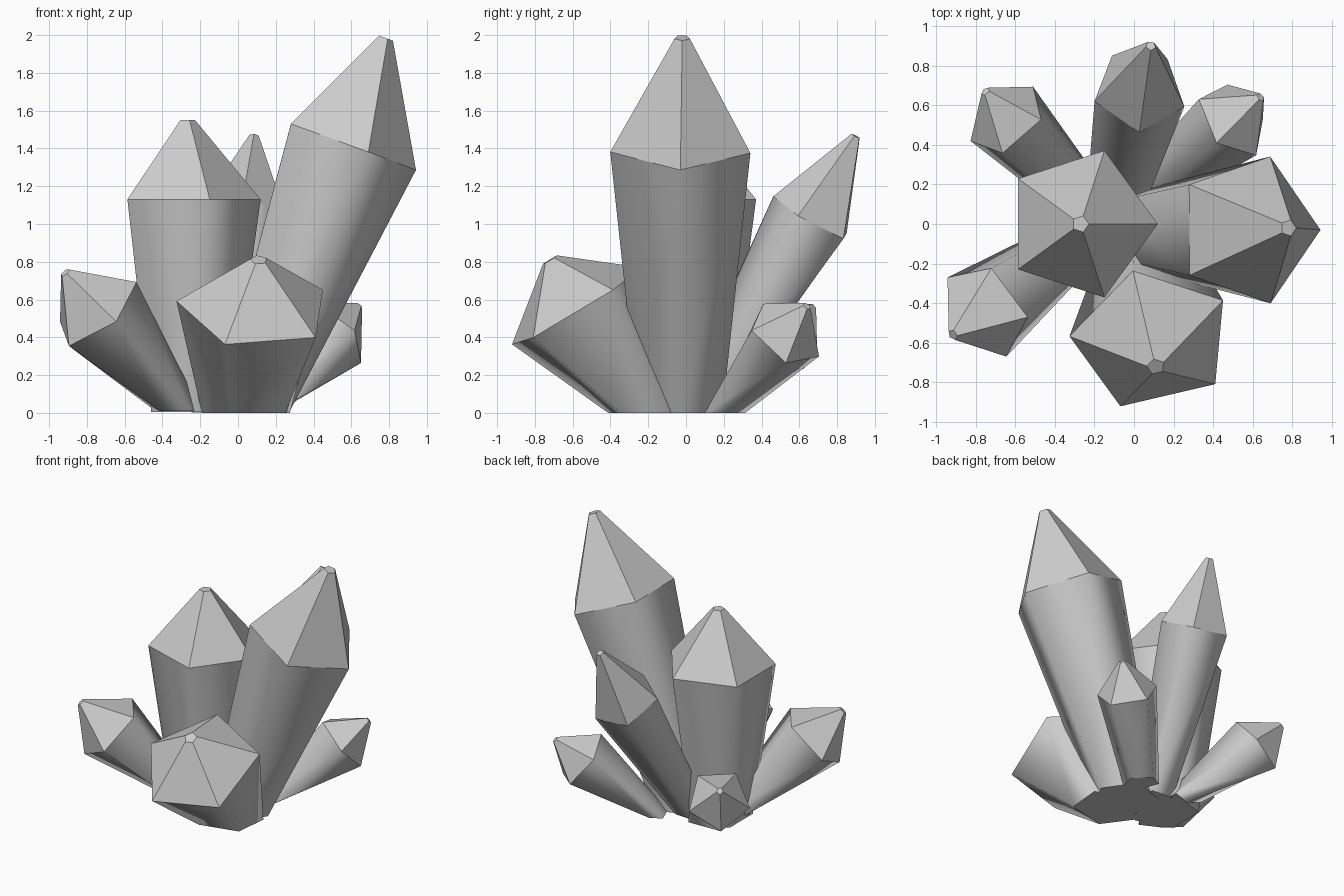
import bpy, math
from mathutils import Vector, Quaternion

if "Cube" in bpy.data.objects:
    bpy.data.objects.remove(bpy.data.objects["Cube"])

# name: (base centre, shoulder centre, tip centre, shoulder radius, direction of one shoulder corner)
CRYSTALS = {
    "tall_right_crystal": ((.05, -.03, 0), (.576, -.03, 1.42), (.78, -.02, 1.985), .39, (.94, 0, -.35)),
    "upright_crystal": ((-.27, 0, .005), (-.27, 0, 1.13), (-.27, 0, 1.55), .39, (1, 0, 0)),
    "front_crystal": ((.06, -.21, 0), (.092, -.584, .555), (.11, -.72, .81), .42, (-.16, -.336, -.19)),
    "back_crystal": ((-.11, .07, .003), (.028, .672, 1.03), (.085, .9, 1.465), .24, (0, -.21, .13)),
    "back_right_crystal": ((.105, .205, 0), (.497, .524, .414), (.64, .64, .565), .215, (-.072, -.109, .176)),
    "front_left_crystal": ((-.32, -.12, .01), (-.748, -.436, .541), (-.915, -.56, .742), .262, (.208, -.034, .149)),
    "back_left_crystal": ((-.26, .13, .008), (-.64, .525, .41), (-.75, .67, .562), .22, (-.4, .45, -.8)),
}
SIDES = 5


def crystal(name, base, shoulder, tip, radius, corner):
    base, shoulder, tip = Vector(base), Vector(shoulder), Vector(tip)
    axis = ((tip - shoulder).normalized() + (shoulder - base).normalized()).normalized()
    u = Vector(corner)
    u = (u - axis * u.dot(axis)).normalized() * radius
    offsets = [Quaternion(axis, i * math.tau / SIDES) @ u for i in range(SIDES)]
    # flat foot, wide shoulder, tiny blunt tip
    verts = [base + Vector((o.x, o.y, 0)) * .6 for o in offsets]
    verts += [shoulder + o for o in offsets]
    verts += [tip + o * .11 for o in offsets]
    faces = []
    for ring in (0, SIDES):
        for i in range(SIDES):
            j = (i + 1) % SIDES
            faces.append((ring + i, ring + j, ring + SIDES + j, ring + SIDES + i))
    faces.append(tuple(reversed(range(SIDES))))
    faces.append(tuple(range(2 * SIDES, 3 * SIDES)))
    mesh = bpy.data.meshes.new(name)
    mesh.from_pydata(verts, [], faces)
    # rounded shading on the shaft only, crisp facets on the point
    for p in mesh.polygons:
        p.use_smooth = p.index < SIDES
    mesh.update()
    bpy.context.collection.objects.link(bpy.data.objects.new(name, mesh))


for name, spec in CRYSTALS.items():
    crystal(name, *spec)
